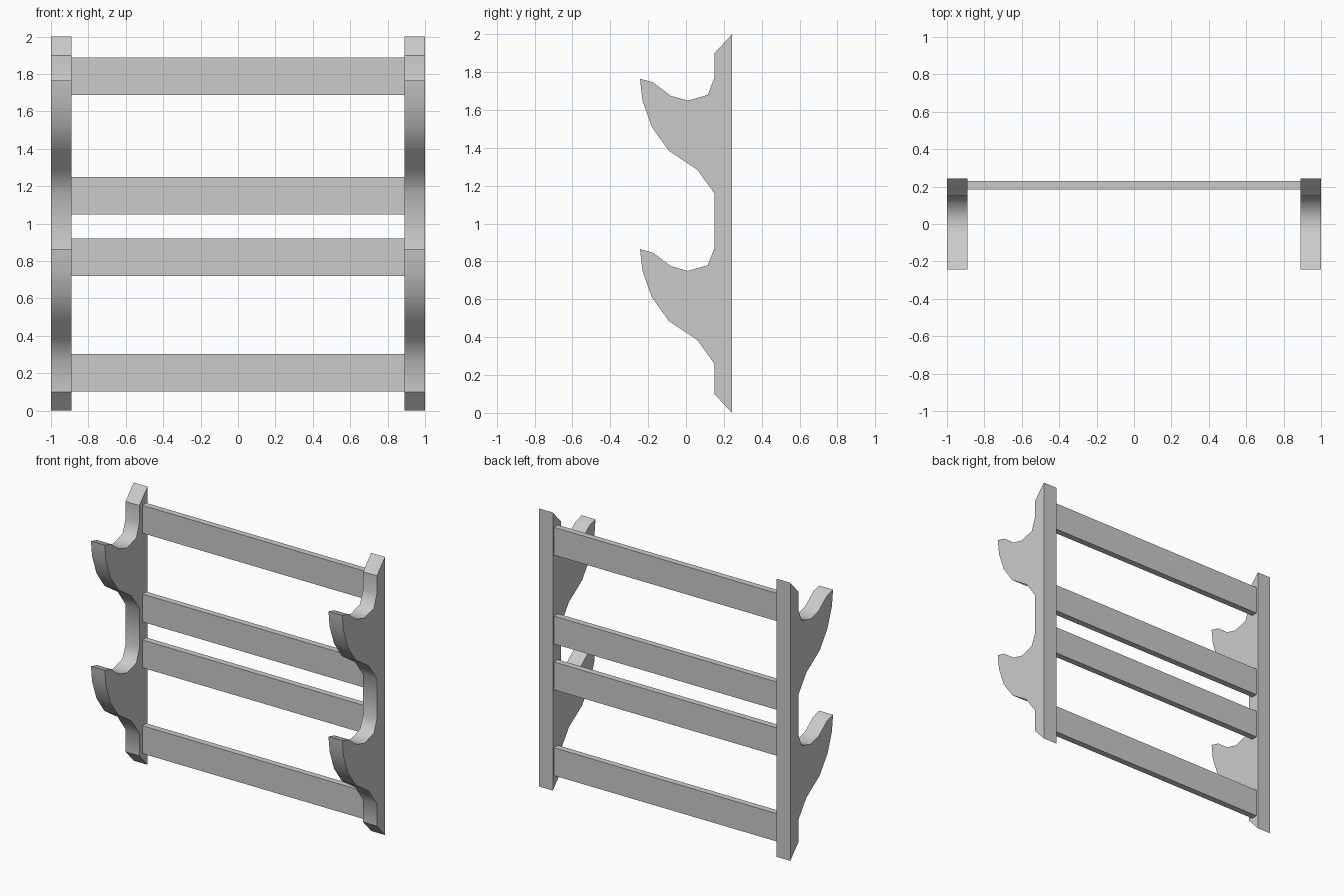
import bpy
import bmesh
import math

cube = bpy.data.objects.get("Cube")
if cube:
    bpy.data.objects.remove(cube, do_unlink=True)

# Single plain grey
grey = bpy.data.materials.new("plain grey")
grey.use_nodes = True
color = (0.6, 0.6, 0.6, 1)
grey.diffuse_color = color
grey.node_tree.nodes["Principled BSDF"].inputs["Base Color"].default_value = color

# Side outline of one hook (y, z), repeated up the post
HOOK = [(0.15, 0.26), (0.06, 0.385), (-0.09, 0.485), (-0.18, 0.61),
        (-0.23, 0.75), (-0.243, 0.865), (-0.175, 0.847), (-0.08, 0.775),
        (0.01, 0.75), (0.115, 0.78), (0.15, 0.87)]
HOOK_STEP = 0.9
BACK, FRONT = 0.243, 0.15
POST_INNER = 0.89


def add_object(name, bm):
    bmesh.ops.recalc_face_normals(bm, faces=bm.faces)
    mesh = bpy.data.meshes.new(name)
    bm.to_mesh(mesh)
    bm.free()
    mesh.materials.append(grey)
    obj = bpy.data.objects.new(name, mesh)
    bpy.context.collection.objects.link(obj)
    return obj


def add_post(name, x0, x1):
    outline = [(BACK, 0), (FRONT, 0.1)]
    for i in range(2):
        outline += [(y, z + i * HOOK_STEP) for y, z in HOOK]
    outline += [(FRONT, 1.9), (BACK, 2)]
    bm = bmesh.new()
    side = bm.faces.new([bm.verts.new((x0, y, z)) for y, z in outline])
    moved = bmesh.ops.extrude_face_region(bm, geom=[side], use_keep_orig=True)
    verts = [v for v in moved["geom"] if isinstance(v, bmesh.types.BMVert)]
    bmesh.ops.translate(bm, verts=verts, vec=(x1 - x0, 0, 0))
    bmesh.ops.recalc_face_normals(bm, faces=bm.faces)
    # Smooth the hook curves; keep tips, rims and chamfers crisp
    for face in bm.faces:
        face.smooth = abs(face.normal.x) < 0.5
    for edge in bm.edges:
        z = min(v.co.z for v in edge.verts)
        chamfer = z < 0.2 or z > 1.85
        angle = edge.calc_face_angle(0)
        edge.smooth = angle < math.radians(62) and not (chamfer and angle > 0.3)
    return add_object(name, bm)


def add_slat(name, z0, z1):
    bm = bmesh.new()
    bmesh.ops.create_cube(bm, size=1)
    bmesh.ops.scale(bm, verts=bm.verts, vec=(2 * POST_INNER, 0.045, z1 - z0))
    bmesh.ops.translate(bm, verts=bm.verts, vec=(0, 0.207, (z0 + z1) / 2))
    return add_object(name, bm)


# Hooked side posts
add_post("left_post", POST_INNER, 1)
add_post("right_post", -1, -POST_INNER)

# Horizontal slats between the posts
for name, bottom in (("bottom_slat", 0.103), ("lower_middle_slat", 0.72),
                     ("upper_middle_slat", 1.05), ("top_slat", 1.688)):
    add_slat(name, bottom, bottom + 0.2)
